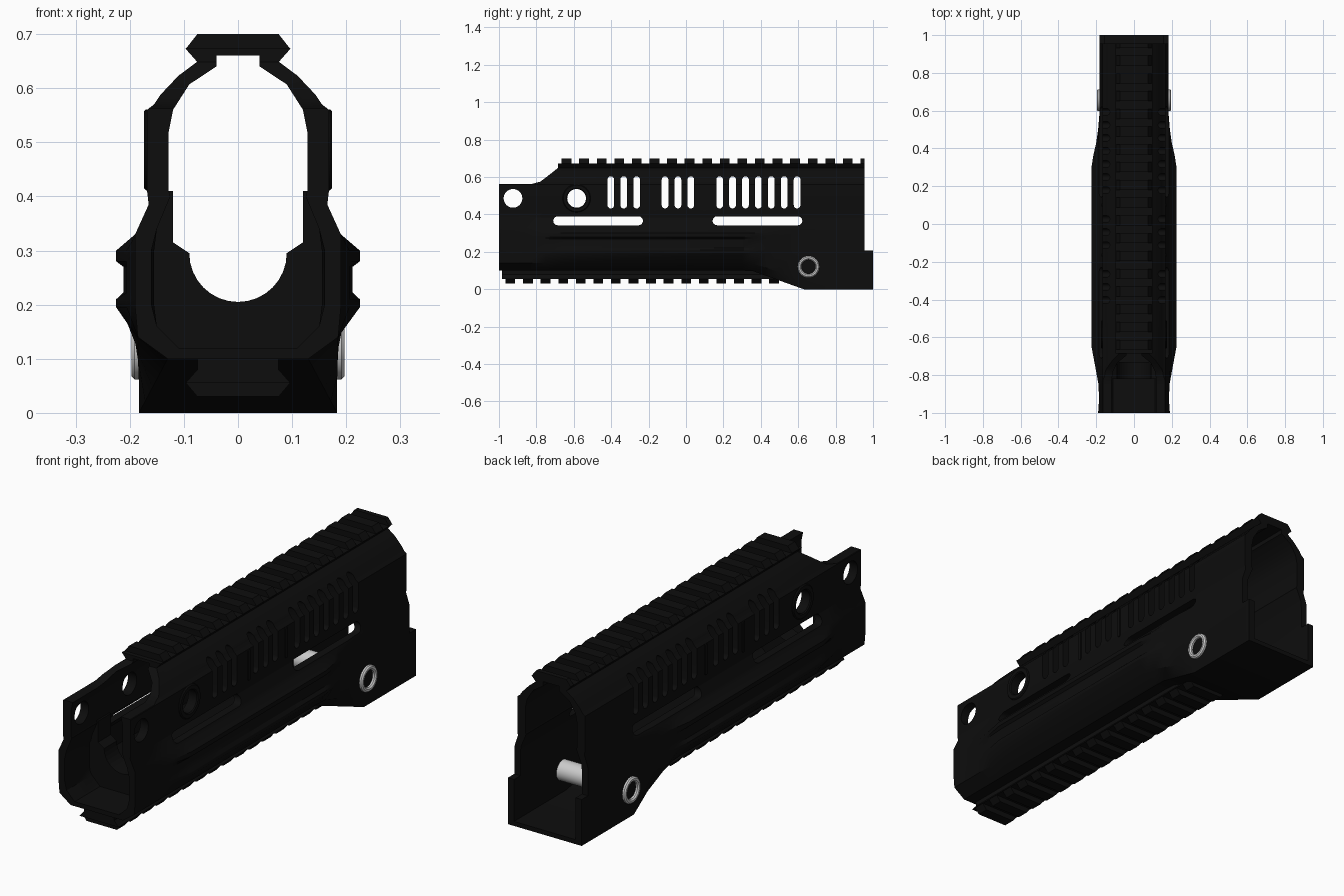
import bpy, bmesh, math

cube = bpy.data.objects.get("Cube")
if cube:
    bpy.data.objects.remove(cube, do_unlink=True)


def material(name, color, rough, metal=0.0):
    m = bpy.data.materials.new(name)
    m.use_nodes = True
    m.diffuse_color = color
    node = m.node_tree.nodes["Principled BSDF"]
    node.inputs["Base Color"].default_value = color
    node.inputs["Roughness"].default_value = rough
    node.inputs["Metallic"].default_value = metal
    return m


BLACK = material("matte black", (0.004, 0.004, 0.004, 1), 0.6)
SILVER = material("silver", (0.6, 0.6, 0.6, 1), 0.4)


def loft(bm, rings):
    """Join equal closed rings into a capped solid."""
    rows = [[bm.verts.new(p) for p in ring] for ring in rings]
    n = len(rows[0])
    for a, b in zip(rows, rows[1:]):
        for i in range(n):
            j = (i + 1) % n
            bm.faces.new((a[i], a[j], b[j], b[i]))
    bm.faces.new(rows[0][::-1])
    bm.faces.new(rows[-1])


def prism_y(bm, profile, y0, y1):
    loft(bm, [[(x, y, z) for x, z in profile] for y in (y0, y1)])


def prism_x(bm, profile, x0, x1):
    loft(bm, [[(x, y, z) for y, z in profile] for x in (x0, x1)])


def finish(name, bm, mat):
    bmesh.ops.recalc_face_normals(bm, faces=bm.faces[:])
    me = bpy.data.meshes.new(name)
    bm.to_mesh(me)
    bm.free()
    me.materials.append(mat)
    ob = bpy.data.objects.new(name, me)
    bpy.context.collection.objects.link(ob)
    return ob


def mirrored(half):
    return half + [(-x, z) for x, z in reversed(half)]


def circle(cy, cz, r, n=32):
    return [(cy + r * math.cos(i * math.tau / n), cz + r * math.sin(i * math.tau / n))
            for i in range(n)]


def capsule(cy, cz, length, width, upright):
    """Rounded slot outline in the side plane."""
    r, h, pts = width / 2, (length - width) / 2, []
    for i in range(18):
        a = math.pi * (i if i < 9 else i - 1) / 8
        u = (h if i < 9 else -h) + r * math.sin(a)
        v = r * math.cos(a)
        pts.append((cy + v, cz + u) if upright else (cy + u, cz + v))
    return pts


# Hollow body section, wall by wall, at one station along the length
def section(y, w):
    t = min(1, max(0, (y - 0.35) / 0.28))

    def mix(a, b):
        return tuple(p + (q - p) * t for p, q in zip(a, b))

    outer = [mix((0.13, 0.10), (0.183, 0.0)), mix((0.185, 0.14), (0.183, 0.05)),
             (0.225, 0.195), (0.225, 0.21), (0.212, 0.222), (0.212, 0.27),
             (0.225, 0.28), (0.225, 0.30), (0.19, 0.33), (0.165, 0.385),
             (0.168, 0.41), (0.168, 0.56), (0.155, 0.57), (0.143, 0.588),
             (0.11, 0.623), (0.075, 0.649), (0.04, 0.662)]
    inner = [(0.04, 0.64), (0.09, 0.607), (0.12, 0.56), (0.128, 0.52),
             (0.128, 0.41), (0.125, 0.40), (0.15, 0.34), (0.185, 0.30),
             (0.185, 0.20), mix((0.15, 0.16), (0.153, 0.07)),
             mix((0.11, 0.12), (0.153, 0.02))]
    outer = [(min(x, w), z) for x, z in outer]
    inner = [(min(x, w - 0.03), z) for x, z in inner]
    ring = outer + inner + [(-x, z) for x, z in reversed(inner)]
    ring += [(-x, z) for x, z in reversed(outer)]
    return [(x, y, z) for x, z in ring]


stations = [(-1, 0.19), (-0.93, 0.185), (-0.85, 0.188), (-0.75, 0.206), (-0.65, 0.225),
            (0.3, 0.225), (0.36, 0.216), (0.43, 0.2), (0.5, 0.19), (0.57, 0.184),
            (0.63, 0.183), (1, 0.183)]
bm = bmesh.new()
loft(bm, [section(y, w) for y, w in stations])
body = finish("handguard_body", bm, BLACK)

# Cutter: vents, slots, round holes and the end notches
bm = bmesh.new()
for start, count in ((-0.402, 3), (-0.112, 3), (0.18, 7)):
    for i in range(count):
        prism_x(bm, capsule(start + i * 0.069, 0.518, 0.172, 0.036, True), -0.4, 0.4)
for y in (-0.47, 0.382):
    prism_x(bm, capsule(y, 0.366, 0.48, 0.048, False), -0.4, 0.4)
for y in (-0.925, -0.585):
    prism_x(bm, circle(y, 0.486, 0.05), -0.4, 0.4)
prism_x(bm, [(-1.1, 0.562), (-0.83, 0.562), (-0.78, 0.575), (-0.74, 0.605),
             (-0.685, 0.648), (-0.685, 0.8), (-1.1, 0.8)], -0.4, 0.4)
prism_x(bm, [(0.955, 0.208), (1.1, 0.208), (1.1, 0.8), (0.955, 0.8)], -0.4, 0.4)
cutter = finish("cutter", bm, BLACK)
cutter.hide_render = True
mod = body.modifiers.new("cuts", "BOOLEAN")
mod.operation = "DIFFERENCE"
mod.solver = "EXACT"
mod.object = cutter
deps = bpy.context.evaluated_depsgraph_get()
cut_mesh = bpy.data.meshes.new_from_object(body.evaluated_get(deps))
body.modifiers.clear()
body.data = cut_mesh
bpy.data.objects.remove(cutter, do_unlink=True)

# Top rail: continuous base with a row of teeth
bm = bmesh.new()
prism_y(bm, mirrored([(0.04, 0.66), (0.075, 0.648), (0.097, 0.673)]), -0.685, 0.955)
for i in range(18):
    y = -0.665 + i * 0.094
    prism_y(bm, mirrored([(0.097, 0.672), (0.075, 0.70)]), y, min(y + 0.052, 0.955))
finish("top_rail", bm, BLACK)

# Bottom rail
bm = bmesh.new()
prism_y(bm, mirrored([(0.075, 0.105), (0.075, 0.08), (0.097, 0.055)]), -0.985, 0.53)
for i in range(16):
    y = -0.965 + i * 0.094
    prism_y(bm, mirrored([(0.097, 0.056), (0.075, 0.03)]), y, y + 0.052)
finish("bottom_rail", bm, BLACK)

# Inner support with a round cradle near the front
arc = [(0.09 * math.sin(a), 0.295 - 0.09 * math.cos(a))
       for a in [math.pi / 2 * i / 8 for i in range(9)]]
half = arc + [(0.12, 0.315), (0.12, 0.41), (0.14, 0.41), (0.155, 0.345),
              (0.168, 0.31), (0.168, 0.17), (0.12, 0.108)]
bm = bmesh.new()
prism_y(bm, half + [(-x, z) for x, z in reversed(half[1:])], -0.82, -0.73)
finish("cradle_support", bm, BLACK)


def side_ring(name, cy, cz, r_in, r_out, x0, x1, mat):
    """Short chamfered tube on both sides."""
    bm = bmesh.new()
    c = (x1 - x0) * 0.3
    prof = [(x0, r_in), (x0, r_out), (x1 - c, r_out), (x1, r_out - c),
            (x1, r_in + c), (x1 - c, r_in)]
    n = 32
    for s in (-1, 1):
        rows = []
        for i in range(n):
            a = i * math.tau / n
            rows.append([bm.verts.new((s * x, cy + r * math.cos(a), cz + r * math.sin(a)))
                         for x, r in prof])
        for i in range(n):
            p, q = rows[i], rows[(i + 1) % n]
            for j in range(len(prof)):
                k = (j + 1) % len(prof)
                bm.faces.new((p[j], p[k], q[k], q[j]))
    return finish(name, bm, mat)


hole_rings = side_ring("side_hole_rings", -0.585, 0.486, 0.05, 0.075, 0.16, 0.174, BLACK)
pin_rings = side_ring("pin_end_rings", 0.655, 0.12, 0.038, 0.058, 0.178, 0.197, SILVER)

# Cross pin through the rear
bm = bmesh.new()
prism_x(bm, circle(0.655, 0.12, 0.045), -0.17, 0.17)
pin = finish("cross_pin", bm, SILVER)

# Thin upright ribs between the vent groups
bm = bmesh.new()
for s in (-1, 1):
    for y in (-0.165, 0.1):
        x0, x1 = sorted((s * 0.16, s * 0.172))
        prism_x(bm, capsule(y, 0.49, 0.14, 0.016, True), x0, x1)
finish("side_ribs", bm, BLACK)

bpy.ops.object.select_all(action="DESELECT")
for ob in (body, hole_rings, pin_rings, pin):
    ob.select_set(True)
bpy.context.view_layer.objects.active = body
bpy.ops.object.shade_smooth_by_angle(angle=math.radians(30))
